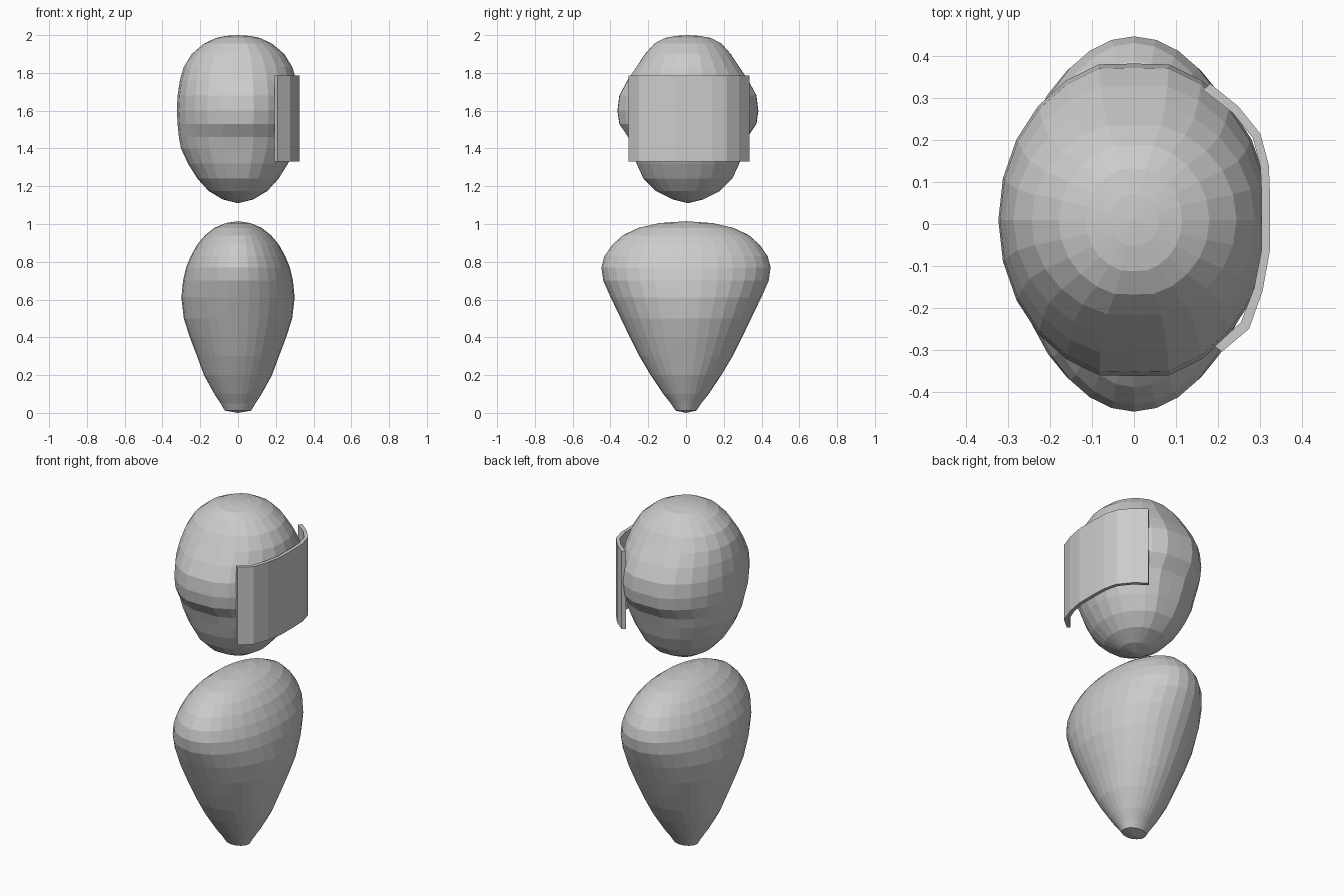
import bpy, bmesh, math

if "Cube" in bpy.data.objects:
    bpy.data.objects.remove(bpy.data.objects["Cube"])


def add_object(name, bm):
    bmesh.ops.recalc_face_normals(bm, faces=bm.faces[:])
    mesh = bpy.data.meshes.new(name)
    bm.to_mesh(mesh)
    bm.free()
    obj = bpy.data.objects.new(name, mesh)
    bpy.context.collection.objects.link(obj)
    return obj


def loft(name, rings, bottom, top, sides, flat=1.0, y_shift=0.0):
    """Stack elliptical rings (z, x radius, y radius) between two poles."""
    bm = bmesh.new()
    loops = []
    for z, rx, ry in rings:
        loop = []
        for i in range(sides):
            a = 2 * math.pi * i / sides
            c = max(-1, min(1, flat * math.sin(a)))
            loop.append(bm.verts.new((rx * math.cos(a), ry * c + y_shift, z)))
        loops.append(loop)
    low = bm.verts.new((0, y_shift, bottom))
    high = bm.verts.new((0, y_shift, top))
    for i in range(sides):
        j = (i + 1) % sides
        bm.faces.new((low, loops[0][j], loops[0][i]))
        bm.faces.new((high, loops[-1][i], loops[-1][j]))
        for a, b in zip(loops, loops[1:]):
            bm.faces.new((a[i], a[j], b[j], b[i]))
    return add_object(name, bm)


# Tapered body, wide at the shoulders along y
body_rings = [(0.012, .07, .055), (0.05, .092, .08), (0.10, .125, .12),
              (0.20, .18, .187), (0.30, .217, .247), (0.40, .255, .297),
              (0.50, .287, .345), (0.61, .30, .398), (0.70, .291, .438),
              (0.77, .275, .448), (0.83, .25, .432), (0.89, .217, .39),
              (0.94, .175, .335), (0.98, .125, .25), (1.005, .065, .14)]
loft("body", body_rings, 0.0, 1.015, 32)

# Egg-shaped head with a bulge at the front and back
head_rings = [(1.13, .08, .08), (1.175, .155, .17), (1.24, .215, .235),
              (1.32, .265, .272), (1.40, .302, .296), (1.46, .313, .316),
              (1.53, .32, .363), (1.60, .324, .373), (1.68, .32, .363),
              (1.76, .308, .32), (1.83, .288, .273), (1.90, .245, .227),
              (1.955, .18, .178), (1.985, .115, .122), (1.996, .06, .06)]
loft("head", head_rings, 1.11, 2.0, 24, 1.03, 0.01)

# Curved panel on the right side of the head
outer = [(.21, -.305), (.275, -.25), (.307, -.16), (.325, -.06), (.325, .06),
         (.322, .14), (.302, .215), (.25, .28), (.182, .335)]
inner = [(.193, -.292), (.255, -.235), (.287, -.152), (.305, -.06), (.305, .06),
         (.302, .135), (.284, .205), (.236, .265), (.165, .32)]
bm = bmesh.new()
base_faces = []
o = [bm.verts.new((x, y, 1.33)) for x, y in outer]
n = [bm.verts.new((x, y, 1.33)) for x, y in inner]
for i in range(len(o) - 1):
    base_faces.append(bm.faces.new((o[i], o[i + 1], n[i + 1], n[i])))
result = bmesh.ops.extrude_face_region(bm, geom=base_faces, use_keep_orig=True)
top = [v for v in result["geom"] if isinstance(v, bmesh.types.BMVert)]
bmesh.ops.translate(bm, verts=top, vec=(0, 0, 0.455))
add_object("side_panel", bm)
